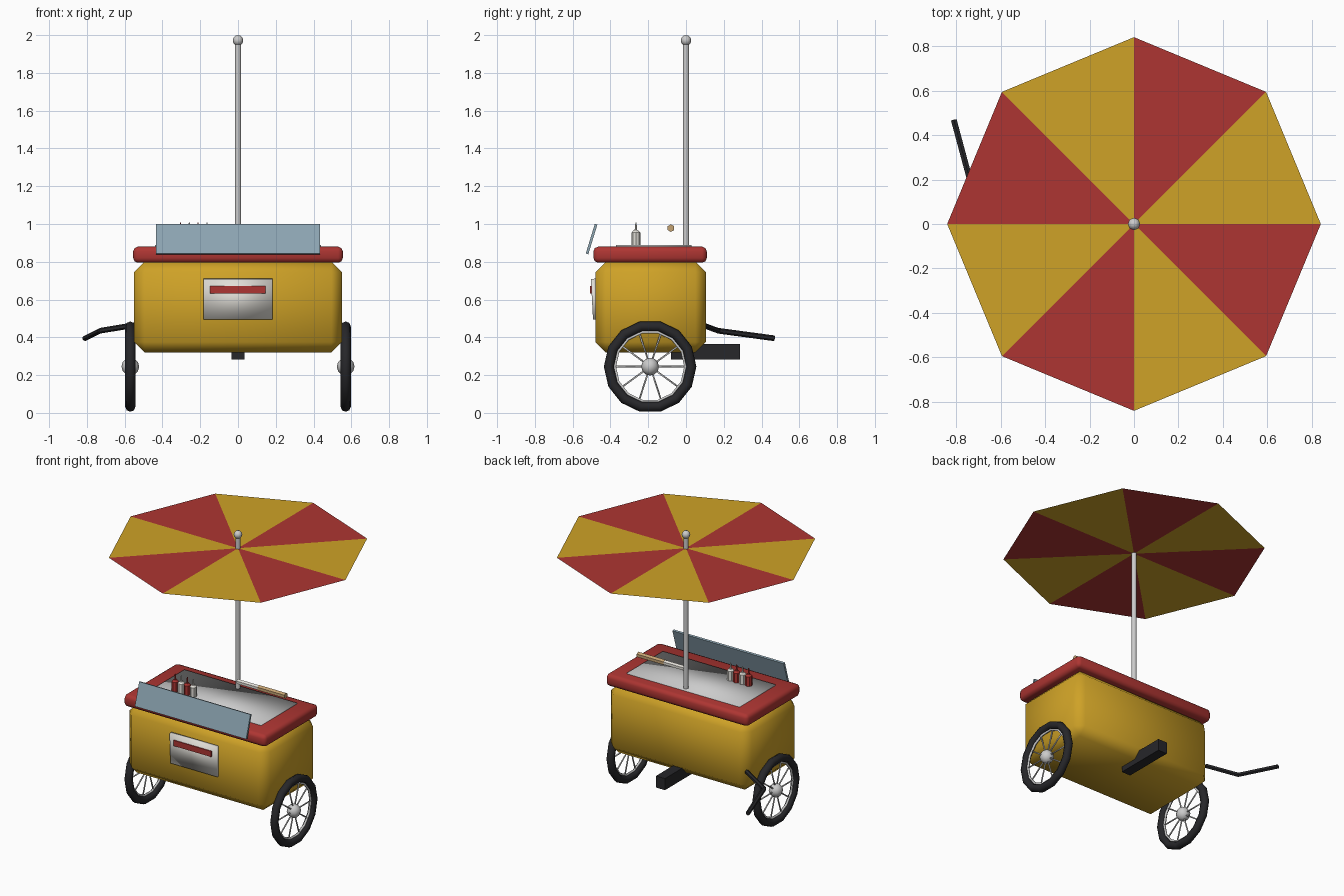
import bpy, bmesh, math
from mathutils import Vector, Matrix

if "Cube" in bpy.data.objects:
    bpy.data.objects.remove(bpy.data.objects["Cube"])


def mat(name, r, g, b):
    m = bpy.data.materials.new(name)
    m.diffuse_color = (r, g, b, 1)
    m.use_nodes = True
    m.node_tree.nodes["Principled BSDF"].inputs["Base Color"].default_value = m.diffuse_color
    return m


YELLOW = mat("yellow", 0.62, 0.36, 0.02)
RED = mat("red", 0.42, 0.036, 0.032)
DARK = mat("dark", 0.02, 0.02, 0.023)
GLASS = mat("pale_blue", 0.27, 0.38, 0.45)
WHITE = mat("white", 0.75, 0.73, 0.68)
TAN = mat("tan", 0.55, 0.36, 0.17)


def finish(name, bm, material=None, smooth=True):
    bmesh.ops.recalc_face_normals(bm, faces=bm.faces)
    me = bpy.data.meshes.new(name)
    bm.to_mesh(me)
    bm.free()
    ob = bpy.data.objects.new(name, me)
    bpy.context.collection.objects.link(ob)
    if material:
        me.materials.append(material)
    for p in me.polygons:
        p.use_smooth = smooth
    return ob


def box(name, lo, hi, material=None, bevel=0, segments=1, smooth=False, tilt=0):
    lo, hi = Vector(lo), Vector(hi)
    bm = bmesh.new()
    bmesh.ops.create_cube(bm, size=1, matrix=Matrix.Diagonal((*(hi - lo), 1)))
    if bevel:
        bmesh.ops.bevel(bm, geom=bm.edges[:], offset=bevel, segments=segments,
                        profile=0.5, affect='EDGES')
    m = Matrix.Translation((lo + hi) / 2) @ Matrix.Rotation(tilt, 4, 'X')
    bm.transform(m)
    return finish(name, bm, material, smooth)


def add_rod(bm, a, b, r1, r2=None, sides=8):
    a, b = Vector(a), Vector(b)
    d = b - a
    m = Matrix.Translation((a + b) / 2) @ d.to_track_quat('Z', 'Y').to_matrix().to_4x4()
    bmesh.ops.create_cone(bm, cap_ends=True, segments=sides, radius1=r1,
                          radius2=r1 if r2 is None else r2, depth=d.length, matrix=m)


def rod(name, a, b, r, material=None, sides=8):
    bm = bmesh.new()
    add_rod(bm, a, b, r, sides=sides)
    ob = finish(name, bm, material)
    ob.data.set_sharp_from_angle(angle=math.radians(50))
    return ob


def ball(name, at, r, material=None):
    bm = bmesh.new()
    bmesh.ops.create_uvsphere(bm, u_segments=8, v_segments=6, radius=r,
                              matrix=Matrix.Translation(at))
    return finish(name, bm, material)


def ring(name, at, major, minor, n, k, material=None):
    # torus lying in the yz plane
    bm = bmesh.new()
    rows = []
    for i in range(n):
        a = math.tau * i / n
        rows.append([bm.verts.new((at[0] + minor * math.sin(math.tau * j / k),
                                   at[1] + (major + minor * math.cos(math.tau * j / k)) * math.cos(a),
                                   at[2] + (major + minor * math.cos(math.tau * j / k)) * math.sin(a)))
                     for j in range(k)])
    for i in range(n):
        p, q = rows[i], rows[(i + 1) % n]
        for j in range(k):
            bm.faces.new((p[j], p[(j + 1) % k], q[(j + 1) % k], q[j]))
    return finish(name, bm, material)


# cart body, rim and worktop
box("cart_body", (-0.55, -0.48, 0.32), (0.55, 0.105, 0.80), YELLOW, 0.055, 1, True)
box("cart_rim", (-0.555, -0.49, 0.795), (0.555, 0.11, 0.88), RED, 0.025, 2, True)
box("worktop", (-0.44, -0.37, 0.87), (0.44, 0.03, 0.888), smooth=True)

# tilted screen at the front edge
box("front_screen", (-0.435, -0.507, 0.838), (0.435, -0.493, 1.002), GLASS,
    tilt=-math.radians(17))

# front panel with its red strip
box("front_panel", (-0.183, -0.498, 0.495), (0.183, -0.474, 0.71), WHITE, smooth=True,
    tilt=math.radians(3))
box("panel_strip", (-0.148, -0.508, 0.632), (0.146, -0.490, 0.672), RED)

# wheels
for side, x in (("left", -0.57), ("right", 0.57)):
    c = Vector((x, -0.19, 0.245))
    ring(side + "_tyre", c, 0.218, 0.027, 14, 8, DARK)
    ring(side + "_wheel_rim", c, 0.187, 0.008, 14, 5)
    ball(side + "_hub", c, 0.047)
    bm = bmesh.new()
    for i in range(10):
        a = math.tau * i / 10
        add_rod(bm, c, c + Vector((0, math.cos(a), math.sin(a))) * 0.19, 0.005, sides=5)
    finish(side + "_spokes", bm)

# rear support beam
box("support_beam", (-0.035, -0.08, 0.283), (0.035, 0.285, 0.365), DARK)

# bent push handle on the left
elbow = (-0.73, 0.17, 0.435)
rod("handle_arm", (-0.53, 0.08, 0.468), elbow, 0.015, DARK, 6)
rod("handle_grip", elbow, (-0.81, 0.467, 0.395), 0.015, DARK, 6)

# umbrella pole, finial and flat octagonal canopy
rod("umbrella_pole", (0, 0, 0.85), (0, 0, 1.97), 0.017)
ball("umbrella_finial", (0, 0, 1.972), 0.028)
bm = bmesh.new()
hub = bm.verts.new((0, 0, 1.875))
edge = [bm.verts.new((0.84 * math.cos(i * math.pi / 4), 0.84 * math.sin(i * math.pi / 4), 1.875))
        for i in range(8)]
for i in range(8):
    f = bm.faces.new((hub, edge[i], edge[(i + 1) % 8]))
    f.material_index = i % 2
canopy = finish("umbrella_canopy", bm, YELLOW, False)
canopy.data.materials.append(RED)

# sauce bottles
for i, x in enumerate((-0.305, -0.258, -0.211, -0.164)):
    bm = bmesh.new()
    y = -0.265
    add_rod(bm, (x, y, 0.885), (x, y, 0.955), 0.023)
    add_rod(bm, (x, y, 0.955), (x, y, 0.967), 0.023, 0.012)
    add_rod(bm, (x, y, 0.967), (x, y, 1.008), 0.007, 0.003, 6)
    finish("sauce_bottle_%d" % (i + 1), bm, (RED, WHITE)[i % 2], False)

# serving stick: wooden handle with a pale end
rod("serving_handle", (0.22, -0.08, 0.978), (0.43, -0.08, 0.978), 0.02, TAN, 6)
rod("serving_end", (0.055, -0.08, 0.978), (0.22, -0.08, 0.978), 0.018, WHITE, 6)
